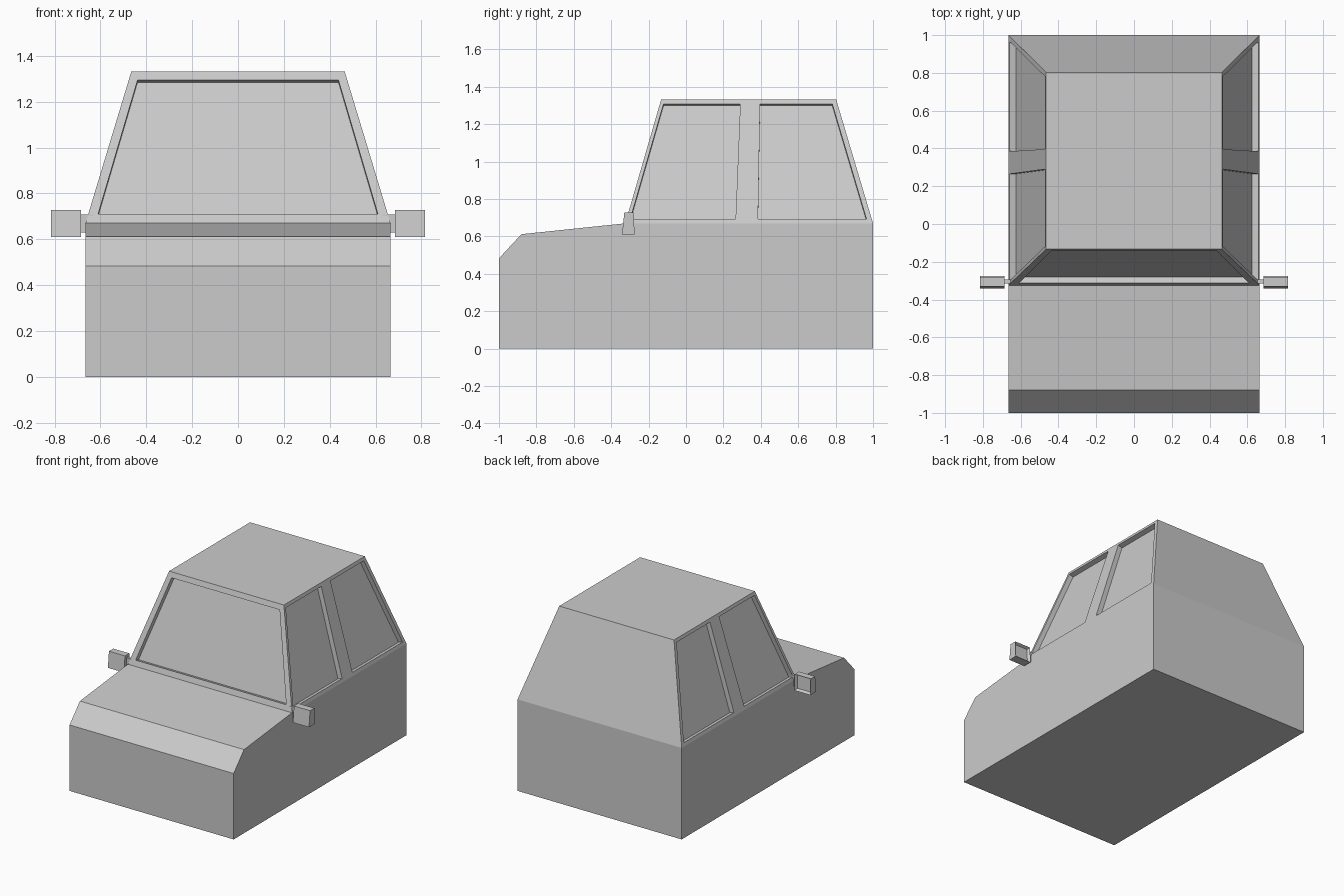
import bpy, bmesh
from mathutils import Vector

if "Cube" in bpy.data.objects:
    bpy.data.objects.remove(bpy.data.objects["Cube"])

paint = bpy.data.materials.new("plain_grey")
paint.diffuse_color = (0.6, 0.6, 0.6, 1)
paint.use_nodes = True
paint.node_tree.nodes["Principled BSDF"].inputs["Base Color"].default_value = paint.diffuse_color

HALF, ROOF_HALF = 0.665, 0.465      # half widths at waist and roof
BELT, TOP = 0.67, 1.332             # heights of waist and roof
DEPTH = 0.035                       # window recess


def finish(name, bm):
    bmesh.ops.recalc_face_normals(bm, faces=bm.faces)
    mesh = bpy.data.meshes.new(name)
    bm.to_mesh(mesh)
    bm.free()
    mesh.materials.append(paint)
    ob = bpy.data.objects.new(name, mesh)
    bpy.context.collection.objects.link(ob)
    return ob


def bridge(bm, a, b):
    """Closed solid between two matching loops of points; returns the end faces."""
    va, vb = [bm.verts.new(p) for p in a], [bm.verts.new(p) for p in b]
    n = len(va)
    for i in range(n):
        j = (i + 1) % n
        bm.faces.new((va[i], va[j], vb[j], vb[i]))
    return bm.faces.new(va), bm.faces.new(vb)


# Car body: lower profile and tapered cabin as one shell
profile = [(-1, 0), (-1, 0.483), (-0.88, 0.612), (-0.325, BELT), (1, BELT), (1, 0)]
bm = bmesh.new()
bridge(bm, [(-HALF, y, z) for y, z in profile], [(HALF, y, z) for y, z in profile])
bm.verts.ensure_lookup_table()
waist = [bm.verts[i] for i in (3, 4, 10, 9)]
deck = next(f for f in bm.faces if set(f.verts) == set(waist))
bm.faces.remove(deck)
roof = [bm.verts.new((s * ROOF_HALF, y, TOP))
        for s, y in ((-1, -0.133), (-1, 0.803), (1, 0.803), (1, -0.133))]
for i in range(4):
    j = (i + 1) % 4
    bm.faces.new((waist[i], waist[j], roof[j], roof[i]))
bm.faces.new(roof)
body = finish("car_body", bm)


# Window recesses: prisms cut square to the sloping cabin walls
def front_y(z):
    return -0.325 + (z - BELT) / (TOP - BELT) * 0.192


def side_x(z):
    return HALF - (z - BELT) / (TOP - BELT) * (HALF - ROOF_HALF)


def add_cutter(bm, pts, outward):
    pts = [Vector(p) for p in pts]
    n = (pts[1] - pts[0]).cross(pts[2] - pts[0]).normalized()
    if n.dot(outward) < 0:
        n = -n
    bridge(bm, [p - n * DEPTH for p in pts], [p + n * 0.05 for p in pts])


bm = bmesh.new()
screen = [(-0.61, 0.71), (0.61, 0.71), (0.438, 1.294), (-0.438, 1.294)]
add_cutter(bm, [(x, front_y(z), z) for x, z in screen], Vector((0, -1, 0)))
side_windows = [
    [(-0.298, 0.693), (0.265, 0.693), (0.29, 1.309), (-0.12, 1.309)],
    [(0.385, 0.693), (0.965, 0.693), (0.782, 1.309), (0.396, 1.309)],
]
for s in (-1, 1):
    for win in side_windows:
        add_cutter(bm, [(s * side_x(z), y, z) for y, z in win], Vector((s, 0, 0)))
cutter = finish("window_cutter", bm)
cutter.hide_render = True

mod = body.modifiers.new("window_recess", 'BOOLEAN')
mod.operation = 'DIFFERENCE'
mod.solver = 'EXACT'
mod.object = cutter
bpy.context.view_layer.objects.active = body
bpy.ops.object.modifier_apply(modifier=mod.name)
bpy.data.objects.remove(cutter)

# Door mirrors: leaning housing with a recessed glass facing back, on a short arm
housing = [(-0.342, 0.61), (-0.33, 0.727), (-0.28, 0.727), (-0.275, 0.61)]
arm = [(-0.315, 0.63), (-0.315, 0.708), (-0.295, 0.708), (-0.295, 0.63)]
for s, side in ((-1, "left"), (1, "right")):
    bm = bmesh.new()
    bridge(bm, [(s * 0.685, y, z) for y, z in housing],
           [(s * 0.815, y, z) for y, z in housing])
    bmesh.ops.recalc_face_normals(bm, faces=bm.faces)
    back = max(bm.faces, key=lambda f: f.normal.y)
    bmesh.ops.inset_region(bm, faces=[back], thickness=0.015)
    bmesh.ops.translate(bm, verts=back.verts, vec=(0, -0.02, 0))
    finish(side + "_mirror", bm)
    bm = bmesh.new()
    bridge(bm, [(s * 0.63, y, z) for y, z in arm], [(s * 0.69, y, z) for y, z in arm])
    finish(side + "_mirror_arm", bm)
